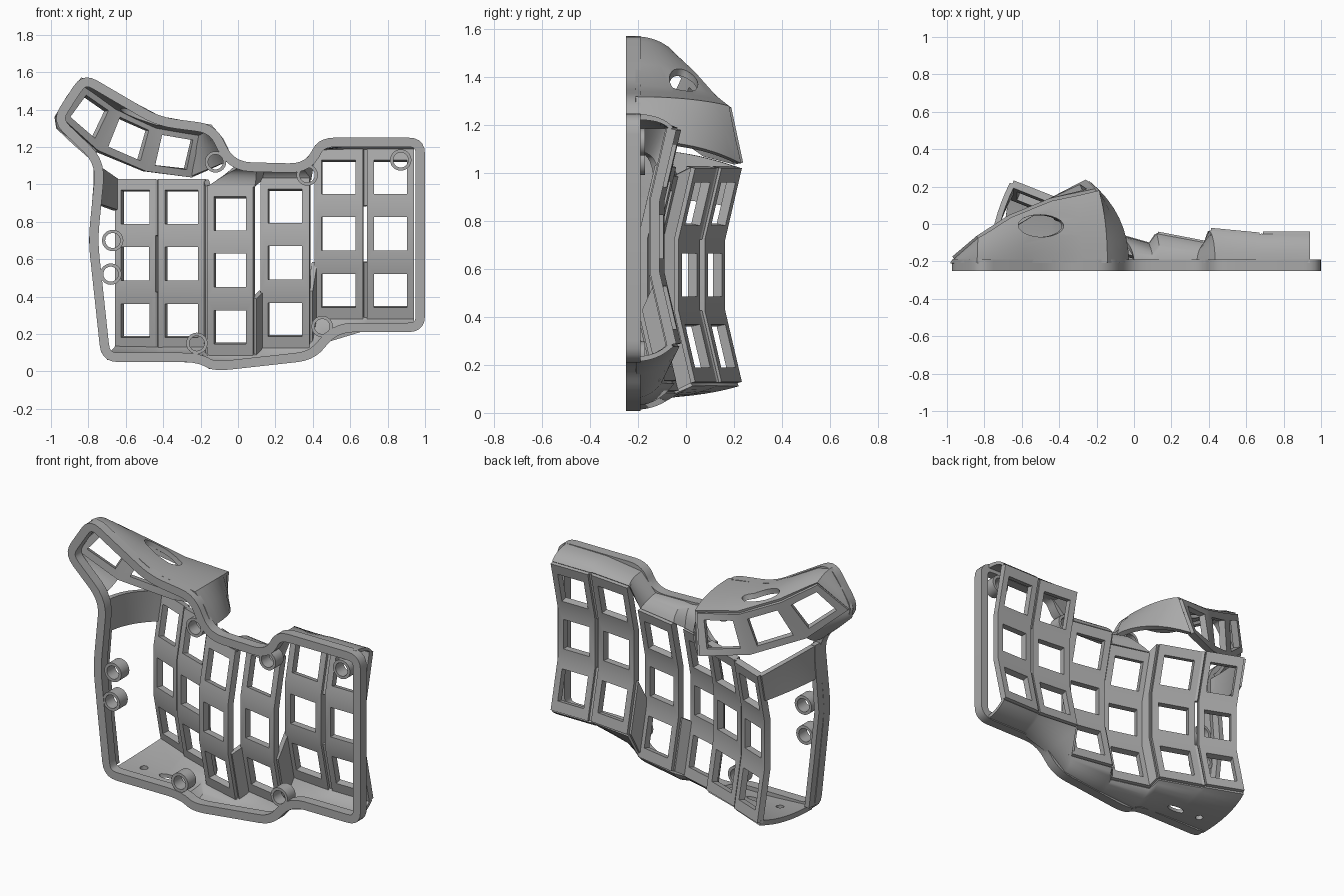
import bpy, bmesh, math
from mathutils import Vector

cube = bpy.data.objects.get("Cube")
if cube:
    bpy.data.objects.remove(cube, do_unlink=True)

grey = bpy.data.materials.new("matte_grey")
grey.use_nodes = True
grey.diffuse_color = (0.4, 0.4, 0.4, 1)
grey.node_tree.nodes["Principled BSDF"].inputs["Base Color"].default_value = (0.4, 0.4, 0.4, 1)

FRONT, LIP, WALL, PLATE = -0.25, -0.19, 0.03, 0.04


def make(name, quads, thickness=0, cutters=()):
    """Mesh from a list of polygons, welded, thickened, cut and shaded."""
    bm = bmesh.new()
    for q in quads:
        bm.faces.new([bm.verts.new(p) for p in q])
    bmesh.ops.remove_doubles(bm, verts=bm.verts, dist=0.0005)
    bmesh.ops.recalc_face_normals(bm, faces=bm.faces)
    mesh = bpy.data.meshes.new(name)
    bm.to_mesh(mesh)
    bm.free()
    ob = bpy.data.objects.new(name, mesh)
    bpy.context.collection.objects.link(ob)
    mesh.materials.append(grey)
    if thickness:
        mod = ob.modifiers.new("thickness", 'SOLIDIFY')
        mod.thickness, mod.offset = thickness, 0
        mod.use_even_offset = True
        mod.thickness_clamp = 1
    for c in cutters:
        mod = ob.modifiers.new("cut", 'BOOLEAN')
        mod.object, mod.operation = c, 'DIFFERENCE'
    bpy.ops.object.select_all(action='DESELECT')
    ob.select_set(True)
    bpy.context.view_layer.objects.active = ob
    bpy.ops.object.convert(target='MESH')
    bpy.ops.object.shade_smooth_by_angle(angle=math.radians(32))
    return ob


def cutter(name, loc, scale):
    bpy.ops.mesh.primitive_uv_sphere_add(segments=24, ring_count=16, location=loc)
    ob = bpy.context.object
    ob.name, ob.scale = name, scale
    ob.hide_render = True
    ob.hide_set(True)
    return ob


def loft(name, low, high, bulge, steps=8, cutters=()):
    """Wall that leaves the rim straight back, then bends over to a plate edge."""
    rows = []
    for a, b in zip(low, high):
        a, b = Vector(a), Vector(b)
        c = a.lerp(Vector((a.x, b.y, a.z)), bulge)
        rows.append([a * (1 - t) ** 2 + c * 2 * t * (1 - t) + b * t * t
                     for t in (i / steps for i in range(steps + 1))])
    quads = [(r[i], s[i], s[i + 1], r[i + 1])
             for r, s in zip(rows, rows[1:]) for i in range(steps)
             if (r[i + 1] - s[i + 1]).length > 0.001 or (r[i] - s[i]).length > 0.001]
    quads = [q[:3] if (q[2] - q[3]).length < 0.001 else q for q in quads]
    return make(name, quads, WALL, cutters)


def panel(tl, tr, br, bl, mu, mv):
    """Four faces around a rectangular key opening."""
    def at(u, v):
        return tl.lerp(tr, u).lerp(bl.lerp(br, u), v)
    outer = [tl, tr, br, bl]
    inner = [at(mu, mv), at(1 - mu, mv), at(1 - mu, 1 - mv), at(mu, 1 - mv)]
    return [(outer[i], outer[(i + 1) % 4], inner[(i + 1) % 4], inner[i]) for i in range(4)]


def rounded(points, r, n=5):
    out = []
    for i, p in enumerate(points):
        p = Vector(p)
        d0, d1 = Vector(points[i - 1]) - p, Vector(points[(i + 1) % len(points)]) - p
        a = p + d0.normalized() * min(r, d0.length * 0.45)
        b = p + d1.normalized() * min(r, d1.length * 0.45)
        out += [a * (1 - t) ** 2 + p * 2 * t * (1 - t) + b * t * t
                for t in (k / n for k in range(n + 1))]
    return out


def ring(name, outer, inner, y0, y1):
    quads = []
    for i in range(len(outer)):
        a, b, c, d = outer[i - 1], outer[i], inner[i], inner[i - 1]
        f = [Vector((p.x, y0, p.y)) for p in (a, b, c, d)]
        k = [Vector((p.x, y1, p.y)) for p in (a, b, c, d)]
        quads += [f, k, (f[0], f[1], k[1], k[0]), (f[3], f[2], k[2], k[3])]
    return make(name, quads)


# Flat rim following the outline of the case
outline = [(-1, 1.34), (-0.83, 1.6), (-0.42, 1.36), (-0.12, 1.32), (-0.02, 1.12),
           (0.36, 1.11), (0.43, 1.25), (1, 1.25), (1, 0.21), (0.53, 0.21),
           (0.41, 0.06), (-0.13, 0), (-0.22, 0.05), (-0.73, 0.05), (-0.8, 0.7),
           (-0.76, 1.11)]
edge = rounded(outline, 0.09)
inside = []
for i, p in enumerate(edge):
    t0 = (p - edge[i - 1]).normalized()
    t1 = (edge[(i + 1) % len(edge)] - p).normalized()
    n = Vector((t0.y + t1.y, -t0.x - t1.x)).normalized()
    inside.append(p + n * 0.05)
ring("rim", edge, inside, FRONT, LIP)

# Screw bosses on the rim
for x, z in [(-0.12, 1.12), (0.37, 1.05), (0.87, 1.13), (-0.67, 0.7),
             (-0.68, 0.52), (-0.22, 0.15), (0.45, 0.24)]:
    def circle(r):
        return [Vector((x + r * math.cos(a), z + r * math.sin(a)))
                for a in (k * math.tau / 32 for k in range(32))]
    ring("screw_boss", circle(0.057), circle(0.04), FRONT + 0.003, LIP + 0.02)

# Key columns: left x, right x, left depth, right depth, bottom height
columns = [(-0.65, -0.435, 0.145, 0.06), (-0.42, -0.17, 0.04, -0.05),
           (-0.16, 0.085, -0.12, -0.19), (0.125, 0.385, -0.13, -0.18),
           (0.41, 0.67, -0.11, -0.135), (0.69, 0.94, -0.13, -0.13)]
bottoms = [0.125, 0.125, 0.09, 0.13, 0.285, 0.285]
PITCH, LIFT = 0.3, (0.07, 0, 0, 0.07)
lefts, rights = [], []
for i, ((x0, x1, y0, y1), z) in enumerate(zip(columns, bottoms)):
    L = [Vector((x0, y0 + d, z + PITCH * k)) for k, d in enumerate(LIFT)]
    R = [Vector((x1, y1 + d, z + PITCH * k)) for k, d in enumerate(LIFT)]
    lefts.append(L)
    rights.append(R)
    quads = []
    for k in range(3):
        quads += panel(L[k + 1], R[k + 1], R[k], L[k], 0.15, 0.2)
    make("key_column", quads, PLATE)

# Step walls joining neighbouring columns, with slots left open between some rows
joined = [(0, 2), (0, 1, 2), (0,), (0,), (0, 2)]
for i, rows in enumerate(joined):
    R, L = rights[i], lefts[i + 1]
    make("column_step", [(R[k], L[k], L[k + 1], R[k + 1]) for k in rows], WALL)

# Bottom wall with cable slot and port
base = LIP - 0.02
slot = cutter("cable_slot_cutter", (-0.4, -0.1, 0.08), (0.06, 0.022, 0.1))
port = cutter("port_cutter", (-0.57, -0.09, 0.08), (0.022, 0.022, 0.1))
low = [(-0.7, 0.075), (-0.44, 0.065), (-0.42, 0.065), (-0.2, 0.06), (-0.15, 0.025),
       (0.08, 0.037), (0.12, 0.042), (0.36, 0.07), (0.48, 0.17), (0.67, 0.225),
       (0.69, 0.225), (0.94, 0.225)]
feet = [p for L, R in zip(lefts, rights) for p in (L[0], R[0])]
loft("bottom_wall", [(x, base, z) for x, z in low], feet, 0.6, cutters=(slot, port))

# Top wall over the four inner columns
high = [(0, 1.1), (0.1, 1.097), (0.14, 1.097), (0.34, 1.1), (0.44, 1.2),
        (0.67, 1.235), (0.69, 1.235), (0.94, 1.235)]
heads = [p for L, R in zip(lefts[2:], rights[2:]) for p in (L[3], R[3])]
loft("top_wall", [(x, base, z) for x, z in high], heads, 0.75)

# Left side: low wall on the rim and the panel up to the outer column
side = [(-0.715, 0.1), (-0.75, 0.4), (-0.782, 0.7), (-0.755, 1.03), (-0.755, 1.1)]
make("side_wall", [((a[0], base, a[1]), (b[0], base, b[1]), (b[0], -0.14, b[1]), (a[0], -0.14, a[1]))
                   for a, b in zip(side, side[1:])], WALL)
outer = lefts[0]
loft("side_panel", [(-0.765, base, 0.9), (-0.757, base, 1), (-0.757, base, 1.1)],
     [outer[2].lerp(outer[3], t) for t in (0.45, 0.75, 1)], 0.5)

# Thumb plate with three openings
T = [Vector(p) for p in ((-0.83, -0.08, 1.52), (-0.66, 0.03, 1.41), (-0.44, 0.12, 1.31), (-0.2, 0.17, 1.27))]
B = [Vector(p) for p in ((-0.96, -0.19, 1.36), (-0.76, -0.07, 1.18), (-0.5, 0.09, 1.07), (-0.25, 0.22, 1.04))]
quads = []
for k in range(3):
    quads += panel(T[k], T[k + 1], B[k + 1], B[k], 0.16, 0.16)
make("thumb_plate", quads, PLATE)

# Thumb wall wrapping from the rim around the plate
window = cutter("thumb_window_cutter", (-0.5, -0.01, 1.38), (0.13, 0.06, 0.13))
foot = [(-0.77, 1.13), (-0.88, 1.22), (-0.97, 1.3), (-0.98, 1.36), (-0.91, 1.47), (-0.835, 1.56),
        (-0.76, 1.54), (-0.59, 1.44), (-0.42, 1.35), (-0.28, 1.325), (-0.15, 1.305),
        (-0.09, 1.235), (-0.04, 1.13)]
top = [B[1], B[1].lerp(B[0], 0.5), B[0].lerp(B[1], 0.08), B[0], B[0].lerp(T[0], 0.5), T[0],
       T[0].lerp(T[1], 0.25), T[1], T[2], T[2].lerp(T[3], 0.6), T[3], T[3].lerp(B[3], 0.5), B[3]]
loft("thumb_wall", [(x, base, z) for x, z in foot], top, 0.6, cutters=(window,))
